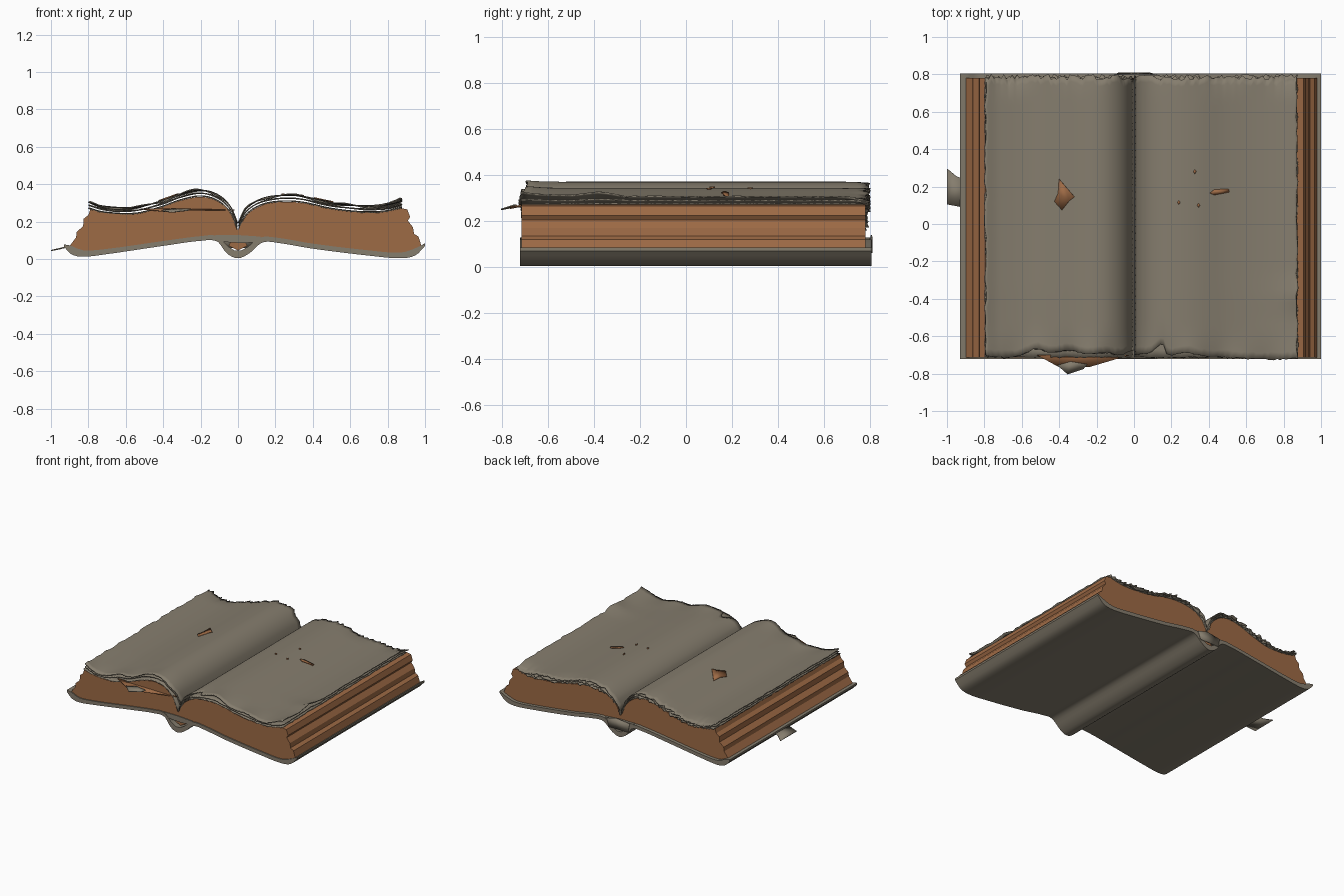
import bpy, bmesh, math, random

if "Cube" in bpy.data.objects:
    bpy.data.objects.remove(bpy.data.objects["Cube"])

random.seed(4)


def material(name, rgb):
    m = bpy.data.materials.new(name)
    m.diffuse_color = (*rgb, 1)
    m.use_nodes = True
    m.node_tree.nodes["Principled BSDF"].inputs["Base Color"].default_value = m.diffuse_color
    return m


GREY = material("weathered_grey", (0.235, 0.205, 0.155))
BROWN = material("aged_paper_brown", (0.34, 0.145, 0.06))


def curve(pts, x):
    """Smooth height of a profile at x (cubic through the points)."""
    n = len(pts)
    x = min(max(x, pts[0][0]), pts[-1][0])
    i = next((k for k in range(n - 1) if x <= pts[k + 1][0]), n - 2)

    def slope(k):
        a, b = pts[max(k - 1, 0)], pts[min(k + 1, n - 1)]
        return (b[1] - a[1]) / (b[0] - a[0])
    (xa, za), (xb, zb) = pts[i], pts[i + 1]
    h = xb - xa
    t = (x - xa) / h
    return ((2*t**3 - 3*t*t + 1) * za + (t**3 - 2*t*t + t) * h * slope(i)
            + (3*t*t - 2*t**3) * zb + (t**3 - t*t) * h * slope(i + 1))


def sample(pts, n):
    a, b = pts[0][0], pts[-1][0]
    return [(a + (b - a) * i / n, curve(pts, a + (b - a) * i / n)) for i in range(n + 1)]


def finish(name, bm, mat, angle=35):
    bmesh.ops.recalc_face_normals(bm, faces=bm.faces)
    me = bpy.data.meshes.new(name)
    bm.to_mesh(me)
    bm.free()
    ob = bpy.data.objects.new(name, me)
    bpy.context.collection.objects.link(ob)
    me.materials.append(mat)
    bpy.ops.object.select_all(action='DESELECT')
    ob.select_set(True)
    bpy.context.view_layer.objects.active = ob
    bpy.ops.object.shade_smooth_by_angle(angle=math.radians(angle))
    return ob


def extrude(name, outline, y0, y1, mat, angle=35):
    """Closed x-z outline run along y."""
    bm = bmesh.new()
    rings = [[bm.verts.new((x, y, z)) for x, z in outline] for y in (y0, y1)]
    n = len(outline)
    for i in range(n):
        j = (i + 1) % n
        bm.faces.new((rings[0][i], rings[0][j], rings[1][j], rings[1][i]))
    caps = [bm.faces.new(r) for r in rings]
    bmesh.ops.triangulate(bm, faces=caps)
    return finish(name, bm, mat, angle)


def plate(name, pts, mat, thick=0.006):
    bm = bmesh.new()
    bm.faces.new([bm.verts.new(p) for p in pts])
    bmesh.ops.triangulate(bm, faces=bm.faces[:])
    ob = finish(name, bm, mat)
    s = ob.modifiers.new("thickness", 'SOLIDIFY')
    s.thickness, s.offset = thick, 0
    return ob


# Profiles seen from the front (x, z)
TOP_L = [(-0.80, 0.305), (-0.72, 0.283), (-0.55, 0.276), (-0.42, 0.308), (-0.3, 0.35),
         (-0.2, 0.368), (-0.11, 0.345), (-0.04, 0.28), (-0.004, 0.19)]
TOP_R = [(0.004, 0.19), (0.04, 0.265), (0.12, 0.32), (0.22, 0.34), (0.34, 0.336),
         (0.5, 0.302), (0.65, 0.285), (0.78, 0.287), (0.88, 0.308)]
UNDER = [(-0.93, 0.065), (-0.89, 0.025), (-0.83, 0.012), (-0.7, 0.026), (-0.4, 0.07),
         (-0.2, 0.097), (-0.11, 0.093), (-0.06, 0.03), (0, 0.004), (0.06, 0.03),
         (0.13, 0.088), (0.22, 0.085), (0.4, 0.055), (0.7, 0.018), (0.87, 0.004),
         (0.95, 0.02), (1.0, 0.07)]
INNER = [(-0.93, 0.078), (-0.89, 0.07), (-0.83, 0.046), (-0.7, 0.054), (-0.4, 0.096),
         (-0.2, 0.122), (-0.11, 0.122), (-0.045, 0.06), (0, 0.042), (0.045, 0.06),
         (0.12, 0.115), (0.22, 0.112), (0.4, 0.082), (0.7, 0.046), (0.87, 0.034),
         (0.95, 0.058), (1.0, 0.084)]

# Cover boards and hollow spine
extrude("cover", sample(UNDER, 110) + sample(INNER, 110)[::-1], -0.722, 0.805, GREY)
extrude("spine_lining", [(-0.12, 0.1), (-0.04, 0.088), (0.04, 0.085), (0.13, 0.095),
                         (0.12, 0.12), (0, 0.128), (-0.12, 0.128)], -0.72, 0.80, GREY)
extrude("spine_core", [(-0.05, 0.07), (0, 0.045), (0.05, 0.07), (0.04, 0.09), (-0.04, 0.09)],
        -0.69, 0.77, BROWN)

# Page blocks with stepped fore-edges
EDGE_L = [(-0.788, 0.27), (-0.80, 0.235), (-0.825, 0.215), (-0.828, 0.175),
          (-0.862, 0.145), (-0.866, 0.115), (-0.9, 0.07)]
EDGE_R = [(0.868, 0.272), (0.905, 0.265), (0.92, 0.225), (0.908, 0.205), (0.935, 0.17),
          (0.94, 0.135), (0.965, 0.12), (0.98, 0.072)]


def bottom(x):
    return 0.11 if abs(x) < 0.11 else curve(INNER, x) - 0.004


def page_block(name, top, edge):
    s = 1 if edge[0][0] > 0 else -1
    xe = abs(edge[0][0])
    crest = [(s * xe * i / 40, curve(top, s * xe * i / 40) - 0.036) for i in range(40)]
    base = [(edge[-1][0] * i / 40, bottom(edge[-1][0] * i / 40)) for i in range(39, -1, -1)]
    extrude(name, crest + edge + base, -0.714, 0.78, BROWN, 25)


page_block("left_pages", TOP_L, EDGE_L)
page_block("right_pages", TOP_R, EDGE_R)

# Torn front borders of the top sheets (x, y)
TORN_L = [(-0.8, -0.705), (-0.68, -0.715), (-0.6, -0.70), (-0.53, -0.668), (-0.44, -0.69),
          (-0.35, -0.675), (-0.25, -0.695), (-0.15, -0.69), (-0.07, -0.70), (0, -0.67)]
TORN_R = [(0, -0.70), (0.08, -0.69), (0.12, -0.665), (0.155, -0.64), (0.18, -0.70),
          (0.27, -0.685), (0.36, -0.705), (0.5, -0.715), (0.7, -0.725), (0.88, -0.72)]


def sheet(name, top, torn, drop, wear):
    """Curved thin page with ragged borders; wear lifts and crumples the rims."""
    bm = bmesh.new()
    nx, ny = 56, 40
    s = 1 if top[-1][0] > 0.5 else -1
    inner, outer = 0.004, (0.872 if s > 0 else 0.795)
    back = [0.79 + random.uniform(-0.022, 0.012) for _ in range(nx + 1)]
    side = [random.uniform(-0.006, 0.006) for _ in range(ny + 1)]
    grid = []
    for i in range(nx + 1):
        u = i / nx
        col = []
        for j in range(ny + 1):
            v = j / ny
            x0 = inner + (outer - inner) * u
            x = s * (x0 + side[j] * u ** 8)
            front = curve(torn, x) + random.uniform(-0.004, 0.004)
            y = front + (back[i] - front) * v
            z = curve(top, x) - drop
            rim = max(0, 1 - v * 9) ** 2
            rim_b = max(0, v * 12 - 11) ** 2
            z += wear * (rim * 0.009 * math.sin(23 * x + 1) - rim_b * 0.012 * (1 + math.sin(17 * x)) * u)
            z -= 0.012 * max(0, -y - 0.35) * u
            if s > 0:  # curled front corner and nick on the fore-edge
                z += wear * 0.02 * u ** 10 * max(0, 1 - abs(y + 0.38) / 0.12)
                z += wear * 0.015 * u ** 10 * max(0, 1 - v * 4)
            col.append(bm.verts.new((x, y, z)))
        grid.append(col)
    for i in range(nx):
        for j in range(ny):
            bm.faces.new((grid[i][j], grid[i + 1][j], grid[i + 1][j + 1], grid[i][j + 1]))
    ob = finish(name, bm, GREY, 40)
    m = ob.modifiers.new("thickness", 'SOLIDIFY')
    m.thickness, m.offset = 0.006, 0


EVEN = [(-1, -0.712), (1, -0.715)]
for label, top, torn in (("left", TOP_L, TORN_L), ("right", TOP_R, TORN_R)):
    sheet(label + "_top_page", top, torn, 0, 1)
    sheet(label + "_second_page", top, EVEN if label == "right" else torn, 0.016, 0.3)
    sheet(label + "_third_page", top, EVEN, 0.031, 0.1)


# Worn-through holes showing brown paper
def hole(name, top, pts):
    plate(name, [(x, y, curve(top, x) + 0.005) for x, y in pts], BROWN, 0.006)


hole("left_hole", TOP_L, [(-0.40, 0.24), (-0.37, 0.205), (-0.318, 0.145), (-0.345, 0.125),
                          (-0.385, 0.075), (-0.425, 0.12), (-0.405, 0.165)])
hole("right_hole", TOP_R, [(0.405, 0.165), (0.43, 0.155), (0.46, 0.17), (0.51, 0.17),
                           (0.505, 0.187), (0.43, 0.185)])
for k, (x, y) in enumerate([(0.24, 0.115), (0.345, 0.1), (0.325, 0.28)]):
    hole("right_speck_%d" % k, TOP_R, [(x - .008, y), (x, y - .012), (x + .008, y), (x, y + .012)])

# Loose torn page poking out at the front left
plate("loose_page", [(-0.52, -0.70, 0.268), (-0.40, -0.765, 0.255), (-0.24, -0.765, 0.262),
                     (-0.02, -0.70, 0.262)], BROWN)
plate("loose_page_tip", [(-0.41, -0.755, 0.259), (-0.355, -0.803, 0.25), (-0.27, -0.775, 0.26),
                         (-0.25, -0.75, 0.268), (-0.34, -0.735, 0.268)], GREY)

# Scrap of cover cloth on the left edge
plate("cloth_scrap", [(-0.91, 0.24, 0.066), (-0.95, 0.255, 0.055), (-0.998, 0.295, 0.045),
                      (-1.0, 0.105, 0.045), (-0.93, 0.092, 0.06), (-0.91, 0.1, 0.066)], GREY)

# Frayed cloth at the back of the spine
plate("spine_fray", [(-0.08, 0.807, 0.06), (0.08, 0.807, 0.06), (0.1, 0.804, 0.12),
                     (0.02, 0.806, 0.14), (-0.09, 0.804, 0.125)], GREY)
